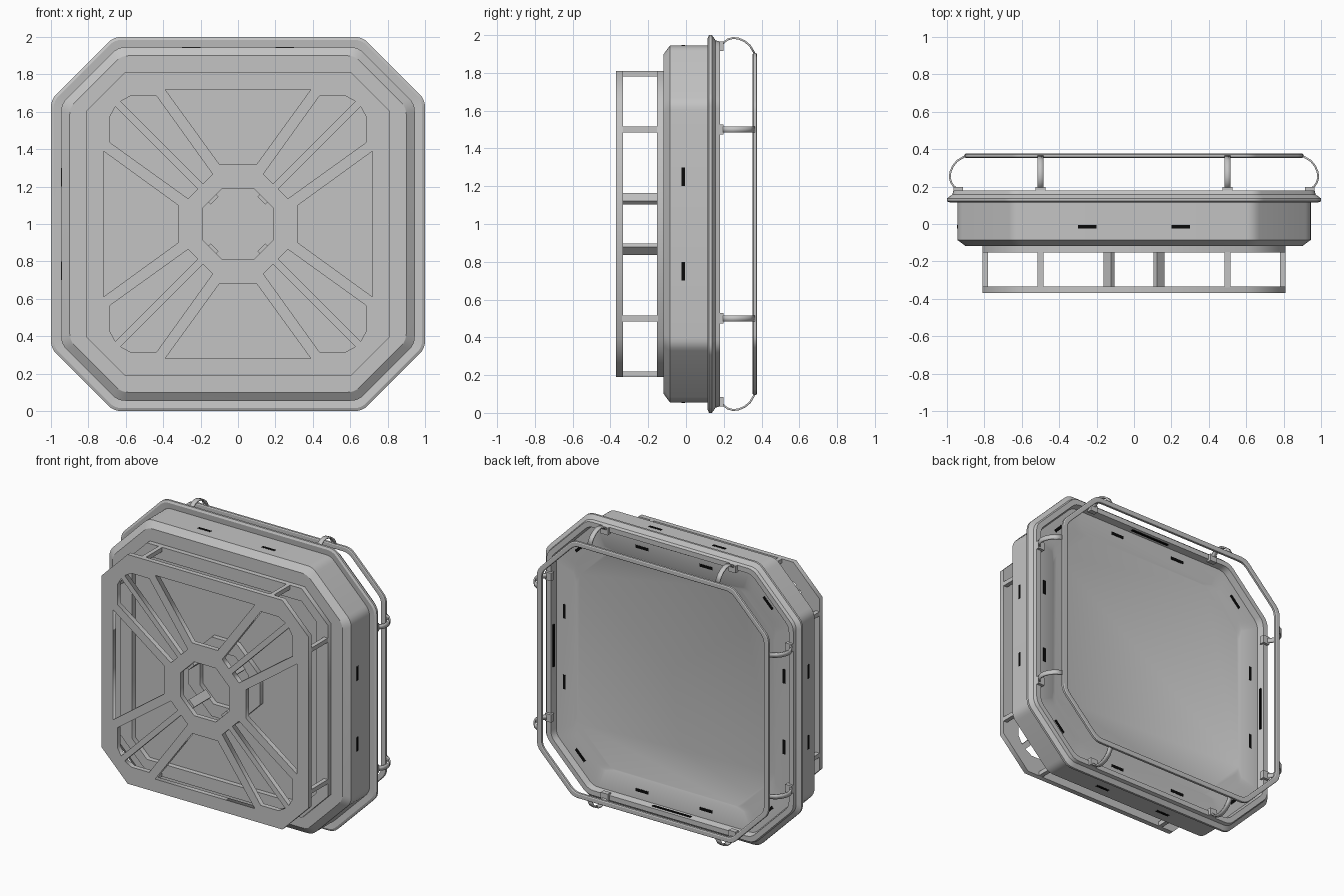
import bpy, bmesh, math
from mathutils import Matrix, Vector

if "Cube" in bpy.data.objects:
    bpy.data.objects.remove(bpy.data.objects["Cube"])


def material(name, value):
    m = bpy.data.materials.new(name)
    m.diffuse_color = (value, value, value, 1)
    m.use_nodes = True
    m.node_tree.nodes["Principled BSDF"].inputs["Base Color"].default_value = m.diffuse_color
    return m


GREY = material("grey", 0.55)
BLACK = material("black", 0.003)


def finish(name, bm, mat, smooth=True):
    bmesh.ops.recalc_face_normals(bm, faces=bm.faces)
    me = bpy.data.meshes.new(name)
    bm.to_mesh(me)
    bm.free()
    me.materials.append(mat)
    ob = bpy.data.objects.new(name, me)
    bpy.context.collection.objects.link(ob)
    if smooth:
        bpy.ops.object.select_all(action='DESELECT')
        ob.select_set(True)
        bpy.context.view_layer.objects.active = ob
        bpy.ops.object.shade_smooth_by_angle(angle=math.radians(25))
    return ob


def octagon(h, cut):
    """Square of half size h with corners cut, as (x, z) pairs."""
    c = h - cut
    return [(h, -c), (h, c), (c, h), (-c, h), (-h, c), (-h, -c), (-c, -h), (c, -h)]


def rounded(points, r, steps=4):
    """Round each corner of a polygon with a small quadratic curve."""
    out, n = [], len(points)
    for i in range(n):
        p = Vector(points[i])
        a = p + (Vector(points[i - 1]) - p).normalized() * r
        b = p + (Vector(points[(i + 1) % n]) - p).normalized() * r
        for k in range(steps + 1):
            t = k / steps
            out.append(a * (1 - t) ** 2 + p * 2 * t * (1 - t) + b * t * t)
    return out


def fitting_cut(h):
    return 0.335 - 0.586 * (1 - h)


def loft(name, profile, closed=False, r=0.04):
    """Loft rounded octagons through (half size, y, optional cut)."""
    bm = bmesh.new()
    rings = []
    for h, y, *cut in profile:
        pts = rounded(octagon(h, cut[0] if cut else fitting_cut(h)), r)
        rings.append([bm.verts.new((x, y, 1 + z)) for x, z in pts])
    n = len(rings[0])
    pairs = list(zip(rings, rings[1:]))
    if closed:
        pairs.append((rings[-1], rings[0]))
    else:
        bm.faces.new(rings[0])
        bm.faces.new(rings[-1])
    for a, b in pairs:
        for i in range(n):
            j = (i + 1) % n
            bm.faces.new((a[i], a[j], b[j], b[i]))
    return finish(name, bm, GREY)


def turn(angle):
    """Move local (along, y, outward) parts round the body to one side."""
    return Matrix.Translation((0, 0, 1)) @ Matrix.Rotation(math.radians(angle), 4, 'Y')


def box(bm, angle, centre, size):
    m = turn(angle) @ Matrix.Translation(centre) @ Matrix.Diagonal((*size, 1))
    bmesh.ops.create_cube(bm, size=1, matrix=m)


SIDES = (0, 90, 180, 270)

# Tub: outer wall, flared rim, lip, inner ledge and flat inner panel
loft("tub", [(0.90, -0.118), (0.945, -0.085), (0.945, 0.12), (0.985, 0.115),
             (1.0, 0.122), (1.0, 0.137), (0.972, 0.157), (0.965, 0.18),
             (0.93, 0.18), (0.92, 0.135), (0.79, 0.128), (0.775, 0.118, 0.27)])

# Guard rail
loft("guard_rail", [(0.905, 0.357), (0.905, 0.372), (0.899, 0.376), (0.876, 0.376),
                    (0.870, 0.372), (0.870, 0.357), (0.876, 0.353), (0.899, 0.353)],
     closed=True)

# Curved rail brackets and their clamps
ARC = [(0.935, 0.185), (0.962, 0.2), (0.978, 0.223), (0.985, 0.25), (0.981, 0.28),
       (0.968, 0.31), (0.945, 0.338), (0.905, 0.362)]
arms, clamps = bmesh.new(), bmesh.new()
for angle in SIDES:
    for x in (-0.5, 0.5):
        rows = [[arms.verts.new(turn(angle) @ Vector((x + w, y, h))) for w in (-0.016, 0.016)]
                for h, y in ARC]
        for a, b in zip(rows, rows[1:]):
            arms.faces.new((a[0], a[1], b[1], b[0]))
        box(clamps, angle, (x, 0.182, 0.94), (0.055, 0.034, 0.05))
arm_ob = finish("rail_brackets", arms, GREY)
solid = arm_ob.modifiers.new("thickness", 'SOLIDIFY')
solid.thickness = 0.01
solid.offset = 0
finish("rail_clamps", clamps, GREY, False)

# Base lattice openings
centre_hole = octagon(0.19, 0.105)
holes = [centre_hole]
wedge = [(-0.39, 0.72), (0.39, 0.72), (0.10, 0.32), (-0.10, 0.32)]
slit = [(0.436, 0.685), (0.575, 0.685), (0.628, 0.655), (0.187, 0.214), (0.135, 0.266)]
for angle in SIDES:
    c, s = round(math.cos(math.radians(angle))), round(math.sin(math.radians(angle)))
    for shape in (wedge, slit, [(-x, z) for x, z in slit]):
        holes.append([(x * c - z * s, x * s + z * c) for x, z in shape])


def plate(name, y, outlines):
    """Flat plate from nested outlines, facing the front."""
    cu = bpy.data.curves.new(name, 'CURVE')
    cu.dimensions = '2D'
    cu.fill_mode = 'BOTH'
    cu.extrude = 0.0175
    for shape in outlines:
        sp = cu.splines.new('POLY')
        sp.points.add(len(shape) - 1)
        for p, (x, z) in zip(sp.points, shape):
            p.co = (x, z, 0, 1)
        sp.use_cyclic_u = True
    cu.materials.append(GREY)
    ob = bpy.data.objects.new(name, cu)
    bpy.context.collection.objects.link(ob)
    ob.location = (0, y, 1)
    ob.rotation_euler = (math.pi / 2, 0, 0)
    bpy.ops.object.select_all(action='DESELECT')
    ob.select_set(True)
    bpy.context.view_layer.objects.active = ob
    bpy.ops.object.convert(target='MESH')


# Front lattice, back frame and back hub
frame = octagon(0.81, 0.205)
plate("base_lattice", -0.352, [frame] + holes)
plate("base_back_frame", -0.136, [frame, octagon(0.72, 0.115)])
plate("base_back_hub", -0.136, [octagon(0.28, 0.18), centre_hole])

# Posts between front and back
posts = bmesh.new()
for angle in SIDES:
    for x in (-0.5, 0.5):
        box(posts, angle, (x, -0.244, 0.795), (0.03, 0.19, 0.03))
    box(posts, angle + 45, (0, -0.244, 0.19), (0.06, 0.19, 0.025))
finish("base_posts", posts, GREY, False)

# Black slots on the outer wall, inner ledge and lip
slots = bmesh.new()
for angle in SIDES:
    for x in (-0.25, 0.25):
        box(slots, angle, (x, -0.015, 0.945), (0.10, 0.02, 0.003))
        box(slots, angle, (x, 0.132, 0.86), (0.10, 0.004, 0.02))
    box(slots, angle, (0, 0.157, 0.924), (0.30, 0.016, 0.006))
    box(slots, angle + 45, (0, 0.132, 1.038), (0.10, 0.004, 0.02))
finish("slots", slots, BLACK, False)
